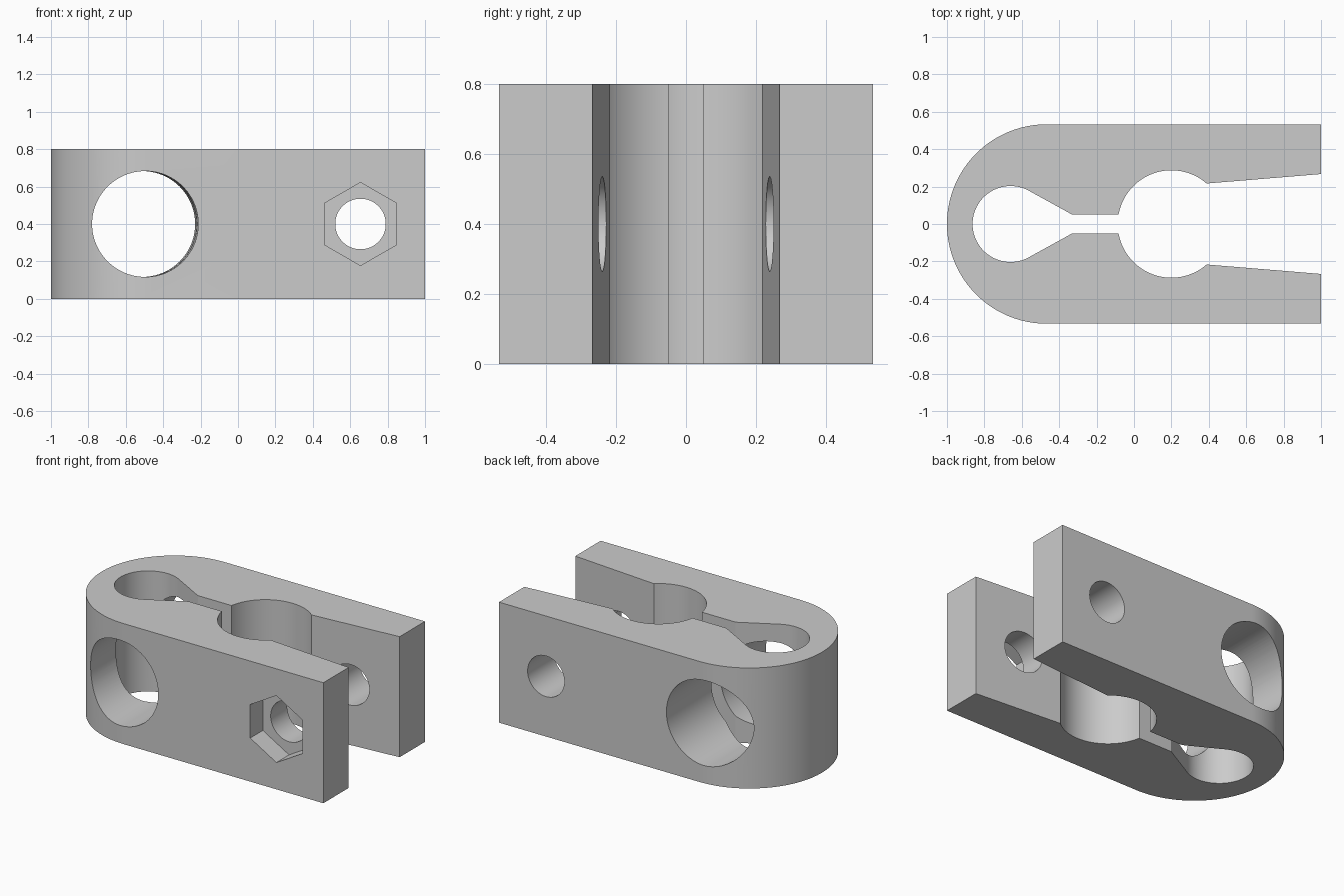
import bpy, bmesh
from math import sin, cos, radians, sqrt, asin, atan2, acos, degrees
from mathutils import Matrix, Vector

cube = bpy.data.objects.get("Cube")
if cube:
    bpy.data.objects.remove(cube, do_unlink=True)

HEIGHT = 0.8
HALF_WIDTH = 0.533
SLOT = 0.05

grey = bpy.data.materials.new("plain grey")
grey.use_nodes = True
grey.diffuse_color = (0.6, 0.6, 0.6, 1)
grey.node_tree.nodes["Principled BSDF"].inputs["Base Color"].default_value = grey.diffuse_color


def arc(cx, r, start, end, steps):
    """Points on a circle centred on the x axis, angles in degrees."""
    angles = [radians(start + (end - start) * i / steps) for i in range(steps + 1)]
    return [(cx + r * cos(a), r * sin(a)) for a in angles]


def make_object(name, bm):
    bmesh.ops.recalc_face_normals(bm, faces=bm.faces)
    mesh = bpy.data.meshes.new(name)
    bm.to_mesh(mesh)
    bm.free()
    obj = bpy.data.objects.new(name, mesh)
    bpy.context.collection.objects.link(obj)
    mesh.materials.append(grey)
    return obj


def cutter(name, x, y, radius, depth, sides, tilt=0):
    """Prism along y, tilted about z."""
    bm = bmesh.new()
    bmesh.ops.create_cone(bm, cap_ends=True, segments=sides, radius1=radius,
                          radius2=radius, depth=depth)
    place = (Matrix.Translation((x, y, HEIGHT / 2)) @ Matrix.Rotation(tilt, 4, "Z")
             @ Matrix.Rotation(radians(90), 4, "X"))
    bm.transform(place)
    obj = make_object(name, bm)
    obj.hide_render = True
    return obj


# Upper half of the inner opening: relief hole, tapered neck, slot, rod seat, flared jaw
relief_x, relief_r = -0.66, 0.203
seat_x, seat_r = 0.2, 0.287
neck = Vector((-0.33 - relief_x, SLOT))
tangent = degrees(atan2(neck.y, neck.x) + acos(relief_r / neck.length))
slot_angle = 180 - degrees(asin(SLOT / seat_r))
inner = arc(relief_x, relief_r, 180, tangent, 32)
inner.append((-0.33, SLOT))
inner += arc(seat_x, seat_r, slot_angle, 49, 40)
inner.append((1, 0.267))

# Outer wall: straight sides and a round closed end
outer = arc(HALF_WIDTH - 1, HALF_WIDTH, 90, 270, 96)
mirrored = [(x, -y) for x, y in inner[1:]]
outline = [(1, HALF_WIDTH)] + outer + [(1, -HALF_WIDTH)] + mirrored[::-1] + inner

bm = bmesh.new()
base = bm.faces.new([bm.verts.new((x, y, 0)) for x, y in outline])
top = bmesh.ops.extrude_face_region(bm, geom=[base])["geom"]
bmesh.ops.translate(bm, vec=(0, 0, HEIGHT),
                    verts=[v for v in top if isinstance(v, bmesh.types.BMVert)])
clamp = make_object("clamp_body", bm)

# Cross holes and the nut pocket in the front face
nut_depth = 0.133
cutters = [
    cutter("cross_rod_hole", -0.504, 0, 0.283, 2, 96, radians(0.9)),
    cutter("bolt_hole", 0.655, 0, 0.135, 2, 64),
    cutter("nut_pocket", 0.655, -HALF_WIDTH, 0.222, nut_depth * 2, 6),
]

bpy.ops.object.select_all(action="DESELECT")
clamp.select_set(True)
bpy.context.view_layer.objects.active = clamp
for tool in cutters:
    cut = clamp.modifiers.new(tool.name, "BOOLEAN")
    cut.operation = "DIFFERENCE"
    cut.solver = "EXACT"
    cut.object = tool
    bpy.ops.object.modifier_apply(modifier=cut.name)
    bpy.data.objects.remove(tool, do_unlink=True)

bpy.ops.object.shade_smooth_by_angle(angle=radians(20))
